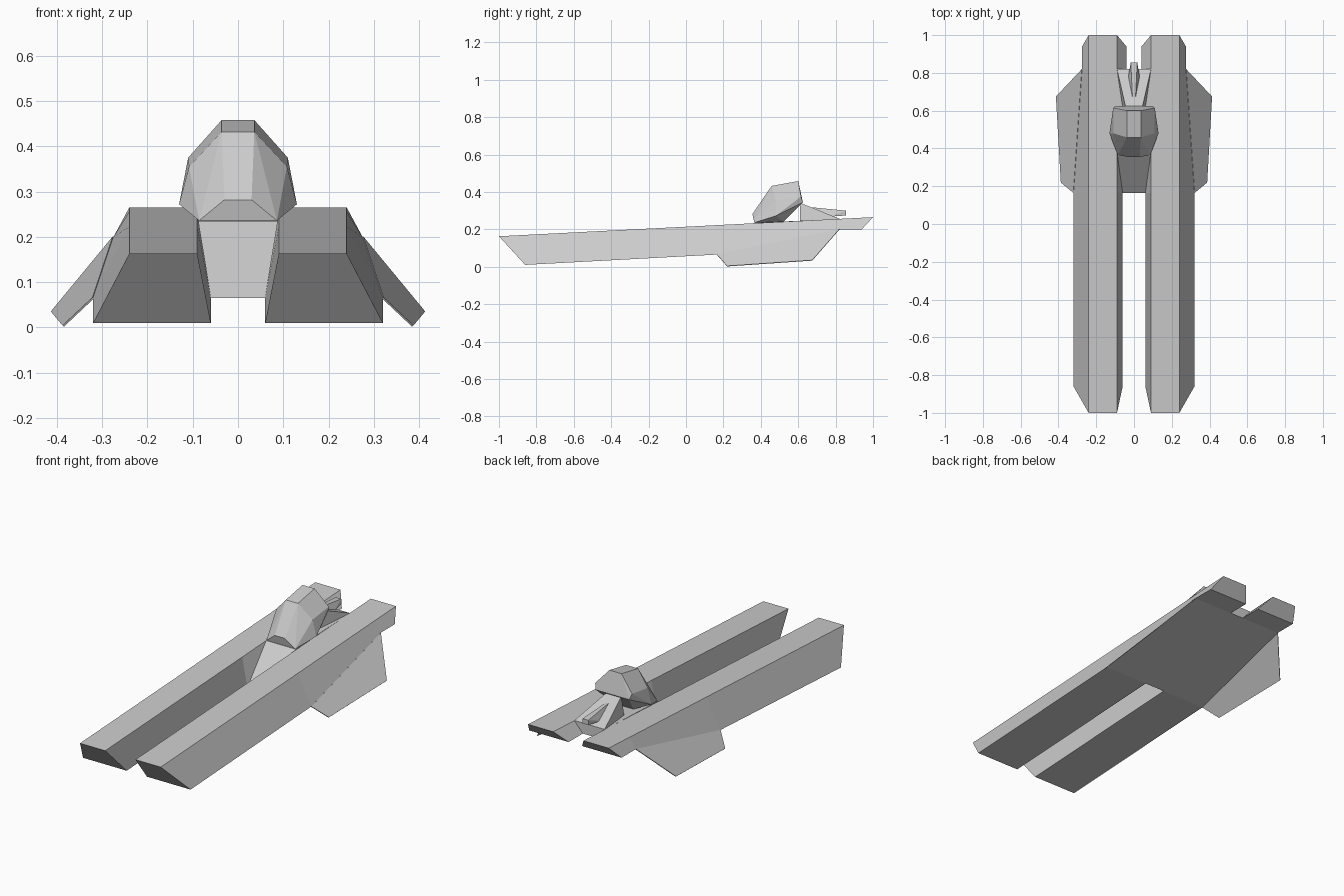
import bpy, bmesh

cube = bpy.data.objects.get("Cube")
if cube:
    bpy.data.objects.remove(cube, do_unlink=True)

# Single painted-metal colour
grey = bpy.data.materials.new("plain_grey")
grey.use_nodes = True
colour = (0.6, 0.6, 0.6, 1)
grey.diffuse_color = colour
grey.node_tree.nodes["Principled BSDF"].inputs["Base Color"].default_value = colour


def finish(name, bm):
    bmesh.ops.recalc_face_normals(bm, faces=bm.faces)
    mesh = bpy.data.meshes.new(name)
    bm.to_mesh(mesh)
    bm.free()
    mesh.materials.append(grey)
    obj = bpy.data.objects.new(name, mesh)
    bpy.context.collection.objects.link(obj)
    return obj


def loft(name, rings):
    """Skin a row of four-cornered rings and cap both ends."""
    bm = bmesh.new()
    rows = [[bm.verts.new(p) for p in ring] for ring in rings]
    for a, b in zip(rows, rows[1:]):
        for i in range(4):
            j = (i + 1) % 4
            bm.faces.new((a[i], a[j], b[j], b[i]))
    bm.faces.new(rows[0])
    bm.faces.new(rows[-1])
    return finish(name, bm)


def mirrored_hull(name, points):
    """Convex faceted block from one half of its corners."""
    bm = bmesh.new()
    verts = [bm.verts.new((s * x, y, z)) for x, y, z in points for s in (1, -1)]
    res = bmesh.ops.convex_hull(bm, input=verts)
    junk = {v for v in res["geom_interior"] + res["geom_unused"]
            if isinstance(v, bmesh.types.BMVert)}
    bmesh.ops.delete(bm, geom=list(junk), context='VERTS')
    bmesh.ops.dissolve_limit(bm, angle_limit=0.02, verts=bm.verts, edges=bm.edges)
    return finish(name, bm)


def top_z(y):
    return 0.163 + 0.051 * (y + 1)


# Long booms: top y, bottom y, bottom z, bottom inner x, bottom outer x
stations = [
    (-1, -0.86, 0.01, 0.06, 0.32),
    (0.165, 0.165, 0.065, 0.06, 0.32),
    (0.82, 0.82, 0.2, 0.04, 0.275),
    (1, 0.94, 0.2, 0.04, 0.275),
]
for side, s in (("left", 1), ("right", -1)):
    loft(side + "_boom", [
        [(s * 0.09, ty, top_z(ty)), (s * 0.24, ty, top_z(ty)),
         (s * outer, by, bz), (s * inner, by, bz)]
        for ty, by, bz, inner, outer in stations])

    # Drooping thin fin along the rear lower edge
    bm = bmesh.new()
    corners = [(0.32, 0.165, 0.065), (0.386, 0.22, 0.003),
               (0.412, 0.675, 0.034), (0.275, 0.82, 0.2)]
    bm.faces.new([bm.verts.new((s * x, y, z)) for x, y, z in corners])
    fin = finish(side + "_fin", bm)
    thick = fin.modifiers.new("thickness", 'SOLIDIFY')
    thick.thickness = 0.004
    thick.offset = 0

# Centre body with sloped front and rising floor
mirrored_hull("centre_body", [
    (0.06, 0.165, 0.065), (0.04, 0.82, 0.2),
    (0.088, 0.365, 0.235), (0.09, 0.82, 0.255)])

# Faceted cockpit
mirrored_hull("cockpit", [
    (0.036, 0.6, 0.458), (0.036, 0.458, 0.432),
    (0.11, 0.615, 0.375), (0.108, 0.48, 0.355),
    (0.13, 0.48, 0.272), (0.086, 0.365, 0.236),
    (0.03, 0.355, 0.282), (0.1, 0.625, 0.345),
    (0.05, 0.52, 0.24)])

# Sloping rear deck behind the cockpit
mirrored_hull("rear_deck", [
    (0.042, 0.61, 0.342), (0.09, 0.82, 0.257),
    (0.06, 0.61, 0.24), (0.085, 0.82, 0.24)])

# Tapered tail spine
mirrored_hull("tail_spine", [
    (0.008, 0.67, 0.318), (0.017, 0.855, 0.3),
    (0.017, 0.855, 0.274), (0.032, 0.77, 0.268)])
